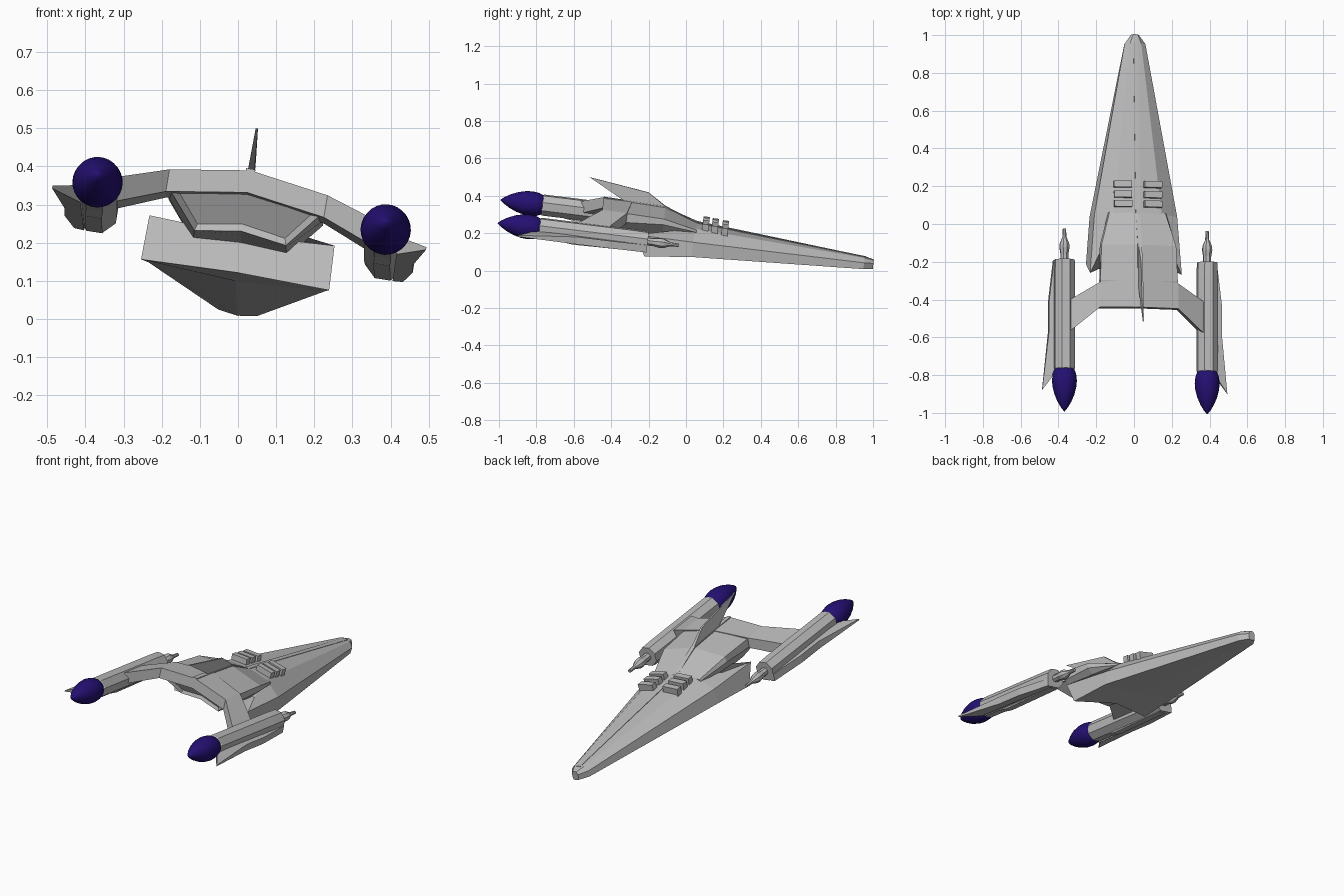
import bpy, bmesh, math
from mathutils import Matrix, Vector

if "Cube" in bpy.data.objects:
    bpy.data.objects.remove(bpy.data.objects["Cube"])

# The ship is built level and symmetric, then banked and pitched nose-down
POSE = (Matrix.Rotation(math.radians(-7), 4, 'X') @ Matrix.Rotation(math.radians(9.4), 4, 'Y')
        @ Matrix.Translation((-0.022, 0, 0)))


def material(name, rgb):
    m = bpy.data.materials.new(name)
    m.diffuse_color = (*rgb, 1)
    m.use_nodes = True
    m.node_tree.nodes["Principled BSDF"].inputs["Base Color"].default_value = m.diffuse_color
    return m


GREY = material("hull grey", (0.50, 0.50, 0.50))
PURPLE = material("engine purple", (0.018, 0.005, 0.17))


def finish(name, bm, mat=GREY, smooth=False):
    bmesh.ops.recalc_face_normals(bm, faces=bm.faces)
    me = bpy.data.meshes.new(name)
    bm.transform(POSE)
    bm.to_mesh(me)
    bm.free()
    ob = bpy.data.objects.new(name, me)
    bpy.context.collection.objects.link(ob)
    me.materials.append(mat)
    for p in me.polygons:
        p.use_smooth = smooth
    return ob


def loft(rings):
    """Skin a list of closed rings and cap both ends."""
    bm = bmesh.new()
    vs = [[bm.verts.new(p) for p in r] for r in rings]
    n = len(vs[0])
    for a, b in zip(vs, vs[1:]):
        for i in range(n):
            j = (i + 1) % n
            bm.faces.new((a[i], a[j], b[j], b[i]))
    start = bm.faces.new(vs[0])
    end = bm.faces.new(vs[-1])
    return bm, start, end


def mirror_ring(half):
    """Half section from top centre to bottom centre -> full ring."""
    return half + [(-x, y, z) for x, y, z in reversed(half) if x > 1e-6]


def lathe(profile, n, cx, cz):
    """Rings of (y, radius) around an axis along y."""
    turn = math.pi / n
    return loft([[(cx + r * math.cos(turn + 2 * math.pi * i / n), y,
                   cz + r * math.sin(turn + 2 * math.pi * i / n)) for i in range(n)]
                 for y, r in profile])[0]


def at(y, pts):
    return mirror_ring([(x, y, z) for x, z in pts])


# Main hull: long wedge with swept tail corners
hull = [
    at(0.99, [(0, .180), (.012, .178), (.020, .162), (.018, .132), (0, .128)]),
    at(0.94, [(0, .190), (.030, .187), (.056, .165), (.052, .130), (0, .122)]),
    at(0.02, [(0, .262), (.130, .250), (.222, .190), (.235, .112), (0, .100)]),
    mirror_ring([(0, -.17, .20), (.17, -.13, .205), (.246, -.29, .197), (.25, -.23, .086), (0, -.17, .10)]),
]
bm, _, _ = loft(hull)
finish("main_hull", bm)

# Raised cabin with recessed rear face
cabin = [
    at(0.03, [(0, .262), (.150, .245), (.155, .235), (.120, .18), (0, .18)]),
    at(-.15, [(0, .325), (.200, .292), (.205, .262), (.125, .165), (0, .18)]),
    at(-.34, [(0, .331), (.208, .298), (.206, .250), (.122, .166), (0, .18)]),
    mirror_ring([(0, -.46, .30), (.20, -.46, .27), (.195, -.46, .245), (.122, -.38, .166), (0, -.38, .184)]),
]
bm, _, rear = loft(cabin)
bmesh.ops.recalc_face_normals(bm, faces=bm.faces)
bmesh.ops.inset_region(bm, faces=[rear], thickness=0.014, depth=-0.015)
finish("cabin", bm)

# Bent wing across the rear, carrying both engines: x, front y, rear y, low z, high z
stations = [(0, -.33, -.484, .275, .334), (.21, -.35, -.484, .243, .302),
            (.345, -.43, -.595, .178, .245), (.383, -.45, -.62, .165, .225)]
full = [(-s[0], *s[1:]) for s in reversed(stations[1:])] + stations
bm, _, _ = loft([[(x, f, lo), (x, f, hi), (x, r, hi), (x, r, lo)] for x, f, r, lo, hi in full])
finish("engine_wing", bm)

# Spine strip along the top centre line
spine = [(.95, .190), (.02, .264), (-.15, .329), (-.484, .338)]
bm, _, _ = loft([[(-.012, y, z - .02), (-.012, y, z), (.012, y, z), (.012, y, z - .02)] for y, z in spine])
finish("top_spine", bm)

# Swept dorsal fin, tapering to a thin upper edge
fin = [(-.12, .31, .010), (-.25, .392, .005), (-.572, .435, .003), (-.36, .325, .010)]
bm, _, _ = loft([[(s * t, y, z) for y, z, t in fin] for s in (-1, 1)])
finish("dorsal_fin", bm)

for side, label in ((-1, "left"), (1, "right")):
    cx, cz = side * .383, .191

    # Deck vents: ladder of slats in front of the cabin
    bm = bmesh.new()
    for y in (.075, .125, .18):
        tilt = Matrix.Rotation(side * math.radians(5), 4, 'Y')
        bmesh.ops.create_cube(bm, size=1, matrix=Matrix.Translation((side * .08, y, .268 - .08 * y)) @ tilt
                              @ Matrix.Diagonal((.095, .034, .042, 1)))
    finish(label + "_deck_vents", bm)

    # Eight-sided engine body
    bm = lathe([(-.815, .048), (-.80, .058), (-.30, .058), (-.222, .056), (-.222, .030)], 8, cx, cz)
    finish(label + "_engine_body", bm)

    # Front gun: stub, taper and thin rod
    bm = lathe([(-.24, .022), (-.19, .022), (-.155, .028), (-.135, .026), (-.10, .011), (-.055, .009)], 8, cx, cz)
    finish(label + "_front_gun", bm)

    # Outboard strake with swept tail point: x, y, low z, high z
    edge = [(.41, -.222, .138, .185), (.437, -.222, .140, .180), (.463, -.44, .142, .182),
            (.463, -.60, .142, .182), (.497, -.915, .150, .157), (.42, -.81, .138, .185)]
    bm, _, _ = loft([[(side * x, y, lo) for x, y, lo, hi in edge],
                     [(side * x, y, hi) for x, y, lo, hi in edge]])
    finish(label + "_engine_strake", bm)

    # Keel plate under the engine
    keel = [(-.26, .150), (-.24, .136), (-.62, .128), (-.78, .150)]
    bm, _, _ = loft([[(cx + s * .022, y, z) for y, z in keel] for s in (-1, 1)])
    finish(label + "_engine_keel", bm)

    # Smooth teardrop exhaust dome
    drop = [(-.785, .030), (-.80, .050), (-.83, .062), (-.865, .066), (-.90, .063),
            (-.94, .053), (-.98, .036), (-1.01, .018), (-1.03, .002)]
    bm = lathe(drop, 28, cx, cz)
    finish(label + "_exhaust_dome", bm, PURPLE, True)
